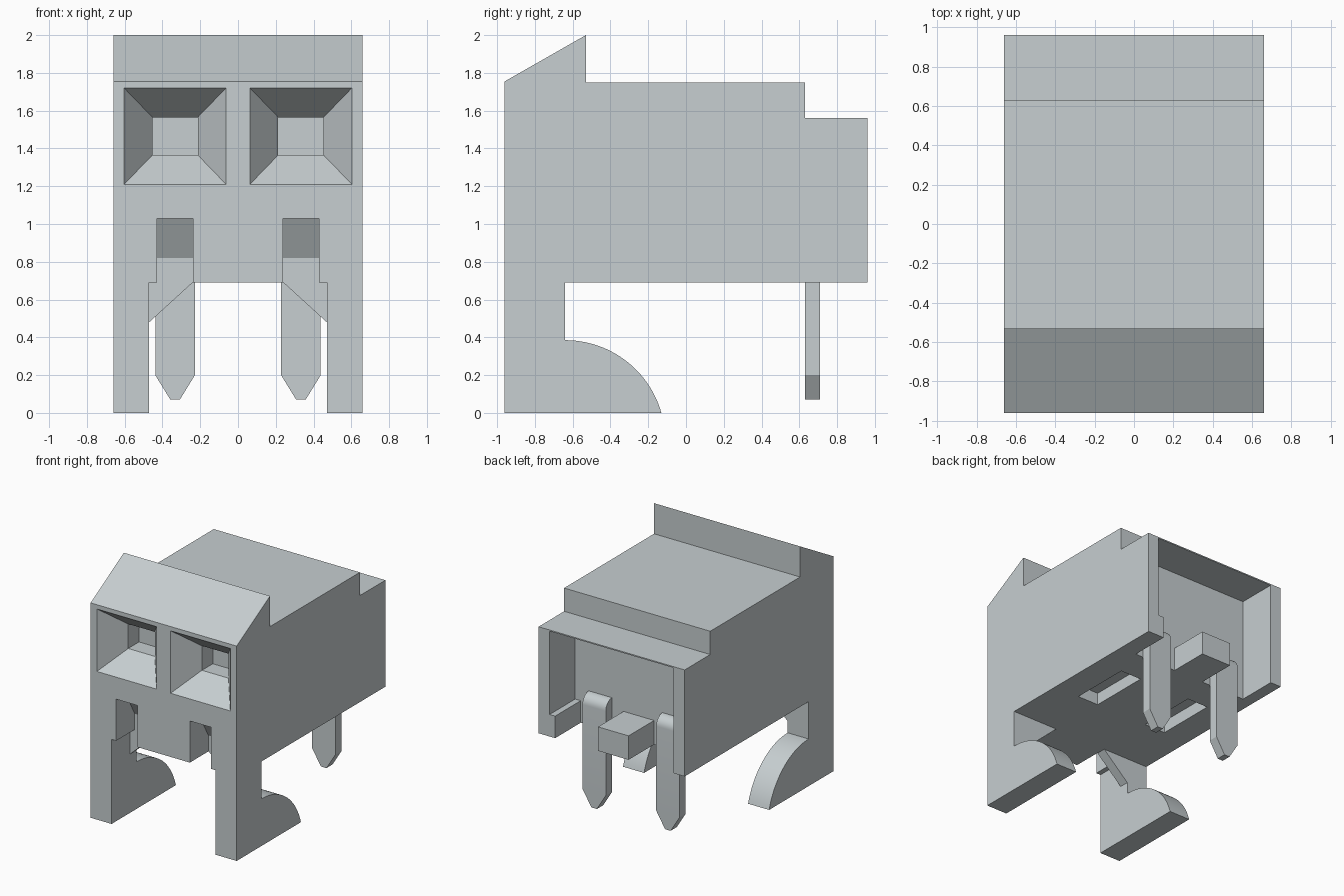
import bpy
import bmesh
from math import radians, sin, cos

cube = bpy.data.objects.get("Cube")
if cube:
    bpy.data.objects.remove(cube, do_unlink=True)

COLOUR = (0.57, 0.62, 0.635, 1)
grey = bpy.data.materials.new("light grey plastic")
grey.use_nodes = True
grey.diffuse_color = COLOUR
shader = next(n for n in grey.node_tree.nodes if n.type == "BSDF_PRINCIPLED")
shader.inputs["Base Color"].default_value = COLOUR
shader.inputs["Roughness"].default_value = 0.6


def loft(name, sections):
    """Closed solid through matching loops of 3D points."""
    bm = bmesh.new()
    loops = [[bm.verts.new(p) for p in s] for s in sections]
    n = len(loops[0])
    for a, b in zip(loops, loops[1:]):
        for i in range(n):
            j = (i + 1) % n
            bm.faces.new((a[i], a[j], b[j], b[i]))
    bm.faces.new(loops[0])
    bm.faces.new(loops[-1])
    bmesh.ops.recalc_face_normals(bm, faces=bm.faces)
    mesh = bpy.data.meshes.new(name)
    bm.to_mesh(mesh)
    bm.free()
    mesh.materials.append(grey)
    ob = bpy.data.objects.new(name, mesh)
    bpy.context.collection.objects.link(ob)
    return ob


def prism_x(name, profile, x0, x1):
    return loft(name, [[(x, y, z) for y, z in profile] for x in (x0, x1)])


def prism_y(name, profile, y0, y1):
    return loft(name, [[(x, y, z) for x, z in profile] for y in (y0, y1)])


def activate(ob):
    bpy.ops.object.select_all(action="DESELECT")
    ob.select_set(True)
    bpy.context.view_layer.objects.active = ob


def cut(target, cutter):
    cutter.hide_render = True
    mod = target.modifiers.new("cut", "BOOLEAN")
    mod.operation = "DIFFERENCE"
    mod.solver = "EXACT"
    mod.object = cutter
    activate(target)
    bpy.ops.object.modifier_apply(modifier=mod.name)
    bpy.data.objects.remove(cutter, do_unlink=True)


def smooth(ob):
    activate(ob)
    bpy.ops.object.shade_smooth_by_angle(angle=radians(30))


def arc(cy, cz, r, a0, a1, n):
    angles = [radians(a0 + (a1 - a0) * i / n) for i in range(n + 1)]
    return [(cy + r * cos(a), cz + r * sin(a)) for a in angles]


def rect(cx, cz, hx, hz):
    return [(cx - hx, cz - hz), (cx + hx, cz - hz),
            (cx + hx, cz + hz), (cx - hx, cz + hz)]


# Housing: stepped side profile with a raised sloping lip
W, BASE = 0.66, 0.69
housing = prism_x("housing", [
    (-0.96, BASE), (0.96, BASE), (0.96, 1.56), (0.63, 1.56), (0.63, 1.75),
    (-0.53, 1.75), (-0.53, 2.0), (-0.96, 1.755)], -W, W)

# Rear pocket, open below, with a thicker lower wall on one side
cut(housing, prism_y("pocket_cutter", [
    (-0.56, 0.5), (0.51, 0.5), (0.51, 0.87), (0.56, 0.87),
    (0.56, 1.55), (-0.56, 1.55)], 0.63, 1.2))

for side in (-1, 1):
    cx = side * 0.333
    # Tapered wire entry ending in a square hole
    stations = ((-1.15, 0.42, 0.41), (-0.77, 0.12, 0.1), (-0.63, 0.12, 0.1))
    cut(housing, loft("entry_cutter", [
        [(x, y, z) for x, z in rect(cx, 1.465, hx, hz)]
        for y, hx, hz in stations]))
    # Front slot with sloping inner ceiling
    cut(housing, prism_x("slot_cutter", [
        (-1.1, 0.5), (-0.72, 0.5), (-0.72, 0.82), (-0.84, 1.03),
        (-1.1, 1.03)], cx - 0.096, cx + 0.096))
    # Recess in the underside
    cut(housing, prism_y("recess_cutter", rect(cx, 0.64, 0.096, 0.15),
                         -0.15, 0.36))

for side, label in ((-1, "right"), (1, "left")):
    cx = side * 0.333
    # Leg with rounded foot
    foot = arc(-0.64, -0.145, 0.53, 90, 15.9, 24)
    leg = prism_x(label + "_leg", [(-0.96, 0), (-0.96, BASE), (-0.64, BASE)]
                  + foot, side * 0.47, side * W)
    smooth(leg)
    # Gusset between leg and housing
    prism_y(label + "_gusset", [(side * 0.47, 0.48), (side * 0.24, BASE),
                                (side * 0.47, BASE)], -0.72, -0.64)
    # Contact pin: bent top and pointed tip
    pin = prism_x(label + "_pin", [(0.63, 0.2), (0.71, 0.2)]
                  + arc(0.63, 0.89, 0.08, 0, 90, 8),
                  cx - 0.105, cx + 0.105)
    smooth(pin)
    prism_y(label + "_pin_tip", [
        (cx - 0.105, 0.2), (cx - 0.025, 0.07), (cx + 0.025, 0.07),
        (cx + 0.105, 0.2)], 0.63, 0.71)

# Block between the pins
prism_y("rear_block", rect(-0.015, 0.788, 0.138, 0.098), 0.63, 0.96)
